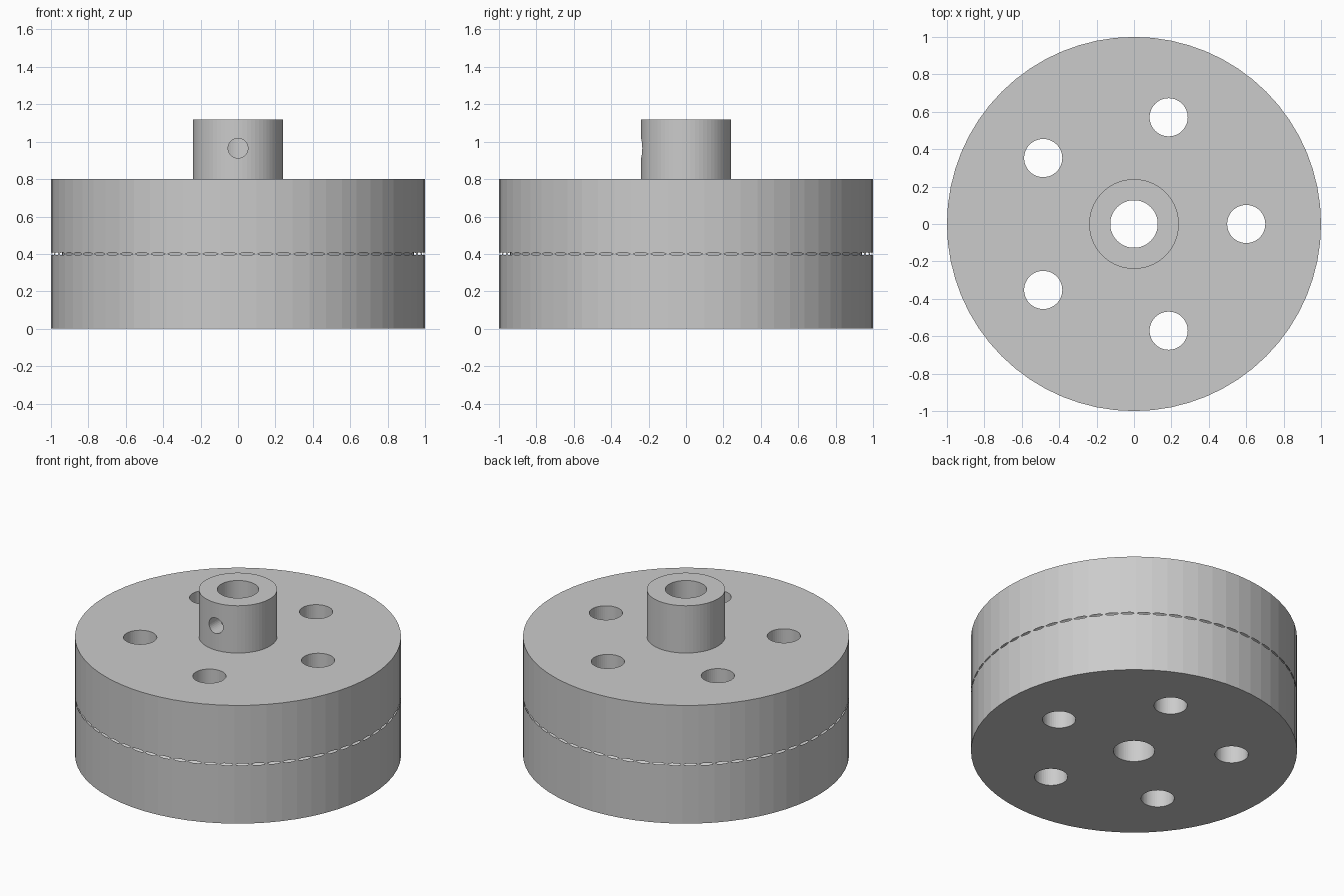
import bpy
import math

if "Cube" in bpy.data.objects:
    bpy.data.objects.remove(bpy.data.objects["Cube"])

# Single grey material
grey = bpy.data.materials.new("grey")
grey.diffuse_color = (0.6, 0.6, 0.6, 1.0)
grey.use_nodes = True
grey.node_tree.nodes["Principled BSDF"].inputs["Base Color"].default_value = grey.diffuse_color


def cylinder(name, radius, z0, z1, x=0.0, y=0.0, sides=64):
    """Upright cylinder between two heights, with a vertex on +x."""
    bpy.ops.mesh.primitive_cylinder_add(
        vertices=sides, radius=radius, depth=z1 - z0,
        location=(x, y, (z0 + z1) / 2))
    obj = bpy.context.object
    obj.name = name
    return obj


def combine(target, tool, operation):
    """Apply a boolean and remove the helper."""
    mod = target.modifiers.new(operation.lower(), 'BOOLEAN')
    mod.operation = operation
    mod.solver = 'EXACT'
    mod.object = tool
    bpy.ops.object.select_all(action='DESELECT')
    bpy.context.view_layer.objects.active = target
    target.select_set(True)
    bpy.ops.object.modifier_apply(modifier=mod.name)
    bpy.data.objects.remove(tool, do_unlink=True)


# Drum body with a raised hub
body = cylinder("drum_with_hub", 1.0, 0.0, 0.8)
combine(body, cylinder("hub", 0.24, 0.6, 1.12), 'UNION')

# Ring channel that just breaks through the rim at mid height
bpy.ops.mesh.primitive_torus_add(
    major_radius=0.9698, minor_radius=0.03,
    major_segments=192, minor_segments=32, location=(0, 0, 0.4))
combine(body, bpy.context.object, 'DIFFERENCE')

# Centre bore
combine(body, cylinder("bore", 0.127, -0.1, 1.3), 'DIFFERENCE')

# Five through holes on a circle
for i in range(5):
    a = math.tau * i / 5
    hole = cylinder("hole", 0.102, -0.1, 0.9,
                    0.6 * math.cos(a), 0.6 * math.sin(a), 48)
    combine(body, hole, 'DIFFERENCE')

# Set screw hole from the front of the hub into the bore
bpy.ops.mesh.primitive_cylinder_add(
    vertices=32, radius=0.053, depth=0.4,
    location=(0, -0.2, 0.965), rotation=(math.pi / 2, 0, 0))
combine(body, bpy.context.object, 'DIFFERENCE')

body.data.materials.clear()
body.data.materials.append(grey)
for face in body.data.polygons:
    face.material_index = 0
    face.use_smooth = False
